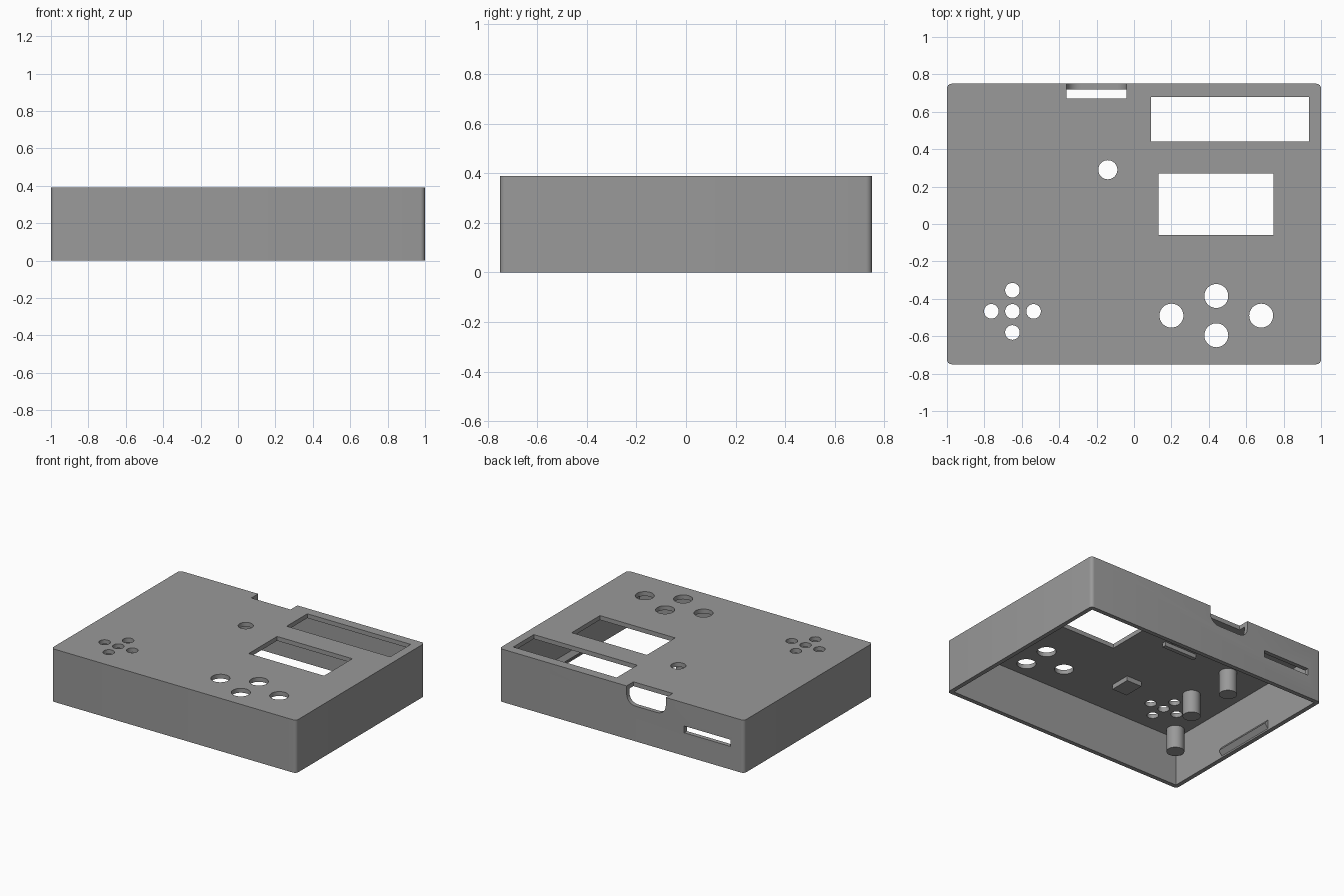
import bpy, bmesh, math

if "Cube" in bpy.data.objects:
    bpy.data.objects.remove(bpy.data.objects["Cube"])

W, D, H, T = 2.0, 1.5, 0.39, 0.032      # outer size and wall thickness
CEIL = H - T                            # underside of the top panel

grey = bpy.data.materials.new("plain_grey")
grey.diffuse_color = (0.32, 0.32, 0.32, 1)
grey.use_nodes = True
grey.node_tree.nodes["Principled BSDF"].inputs["Base Color"].default_value = grey.diffuse_color


def make(name, bm):
    mesh = bpy.data.meshes.new(name)
    bmesh.ops.recalc_face_normals(bm, faces=bm.faces)
    bm.to_mesh(mesh)
    bm.free()
    mesh.materials.append(grey)
    obj = bpy.data.objects.new(name, mesh)
    bpy.context.collection.objects.link(obj)
    return obj


def box(name, x, y, z, bevel=0, axis=2, only_low=False):
    """Box from (min, max) ranges, optionally rounding the edges along one axis."""
    bm = bmesh.new()
    bmesh.ops.create_cube(bm, size=1)
    for v in bm.verts:
        for i, (lo, hi) in enumerate((x, y, z)):
            v.co[i] = lo if v.co[i] < 0 else hi
    if bevel:
        edges = [e for e in bm.edges
                 if abs((e.verts[0].co - e.verts[1].co).normalized()[axis]) > 0.9
                 and not (only_low and e.verts[0].co.z > z[0] + 1e-4)]
        bmesh.ops.bevel(bm, geom=edges, offset=bevel, segments=6, profile=0.5,
                        affect='EDGES')
    return make(name, bm)


def cylinder(name, x, y, r, z0, z1):
    bm = bmesh.new()
    bmesh.ops.create_cone(bm, cap_ends=True, segments=40, radius1=r, radius2=r,
                          depth=z1 - z0)
    bmesh.ops.translate(bm, verts=bm.verts, vec=(x, y, (z0 + z1) / 2))
    return make(name, bm)


def smooth(obj):
    bpy.ops.object.select_all(action='DESELECT')
    obj.select_set(True)
    bpy.context.view_layer.objects.active = obj
    bpy.ops.object.shade_smooth_by_angle(angle=math.radians(30))


def cut(target, cutter):
    mod = target.modifiers.new("cut", 'BOOLEAN')
    mod.operation, mod.solver, mod.object = 'DIFFERENCE', 'EXACT', cutter
    bpy.context.view_layer.objects.active = target
    bpy.ops.object.modifier_apply(modifier=mod.name)
    bpy.data.objects.remove(cutter)


# Open-bottomed shell with rounded upright corners
case = box("case_shell", (-W/2, W/2), (-D/2, D/2), (0, H), bevel=0.025)
cut(case, box("cavity", (-W/2 + T, W/2 - T), (-D/2 + T, D/2 - T), (-0.2, CEIL)))

# Display windows in the top panel
cut(case, box("long_window", (0.09, 0.935), (0.44, 0.68), (0.3, 0.5)))
cut(case, box("small_window", (0.13, 0.745), (-0.06, 0.27), (0.3, 0.5)))

# Round holes: single hole, direction cross, four action buttons
holes = [(-0.14, 0.29, 0.051)]
holes += [(-0.65 + dx * 0.113, -0.467 + dy * 0.113, 0.039)
          for dx, dy in ((0, 0), (1, 0), (-1, 0), (0, 1), (0, -1))]
holes += [(0.44 + dx * 0.24, -0.49 + dy * 0.105, 0.064)
          for dx, dy in ((1, 0), (-1, 0), (0, 1), (0, -1))]
for hx, hy, hr in holes:
    cut(case, cylinder("hole", hx, hy, hr, 0.3, 0.5))

# Connector notch and card slot in the back wall
cut(case, box("notch", (-0.36, -0.04), (0.67, 0.85), (0.26, 0.5),
              bevel=0.07, axis=1, only_low=True))
cut(case, box("notch_top", (-0.36, -0.04), (0.67, 0.85), (CEIL - 0.02, 0.5)))
cut(case, box("card_slot", (-0.89, -0.51), (0.65, 0.85), (0.17, 0.22)))
smooth(case)

# Mounting posts hanging from the top panel
for i, (px, py) in enumerate(((-0.67, -0.2), (-0.67, 0.18),
                              (-0.89, -0.63), (0.89, -0.63))):
    smooth(cylinder(f"mounting_post_{i + 1}", px, py, 0.06, 0.19, CEIL + 0.005))

# Small pad and rib under the top panel
box("support_pad", (-0.305, -0.18), (-0.44, -0.285), (CEIL - 0.035, CEIL + 0.005))
box("support_rib", (-0.35, -0.08), (0.2, 0.23), (CEIL - 0.03, CEIL + 0.005))

# Snap ridges low on the inside of both side walls
for side, s in (("left", -1), ("right", 1)):
    bm = bmesh.new()
    wall = W/2 - T + 0.003
    profile = [(wall, 0.008), (wall - 0.03, 0.045), (wall, 0.082)]
    face = bm.faces.new([bm.verts.new((s * px, -0.24, pz)) for px, pz in profile])
    ext = bmesh.ops.extrude_face_region(bm, geom=[face])
    bmesh.ops.translate(bm, vec=(0, 0.48, 0), verts=[
        g for g in ext["geom"] if isinstance(g, bmesh.types.BMVert)])
    make(f"{side}_snap_ridge", bm)
